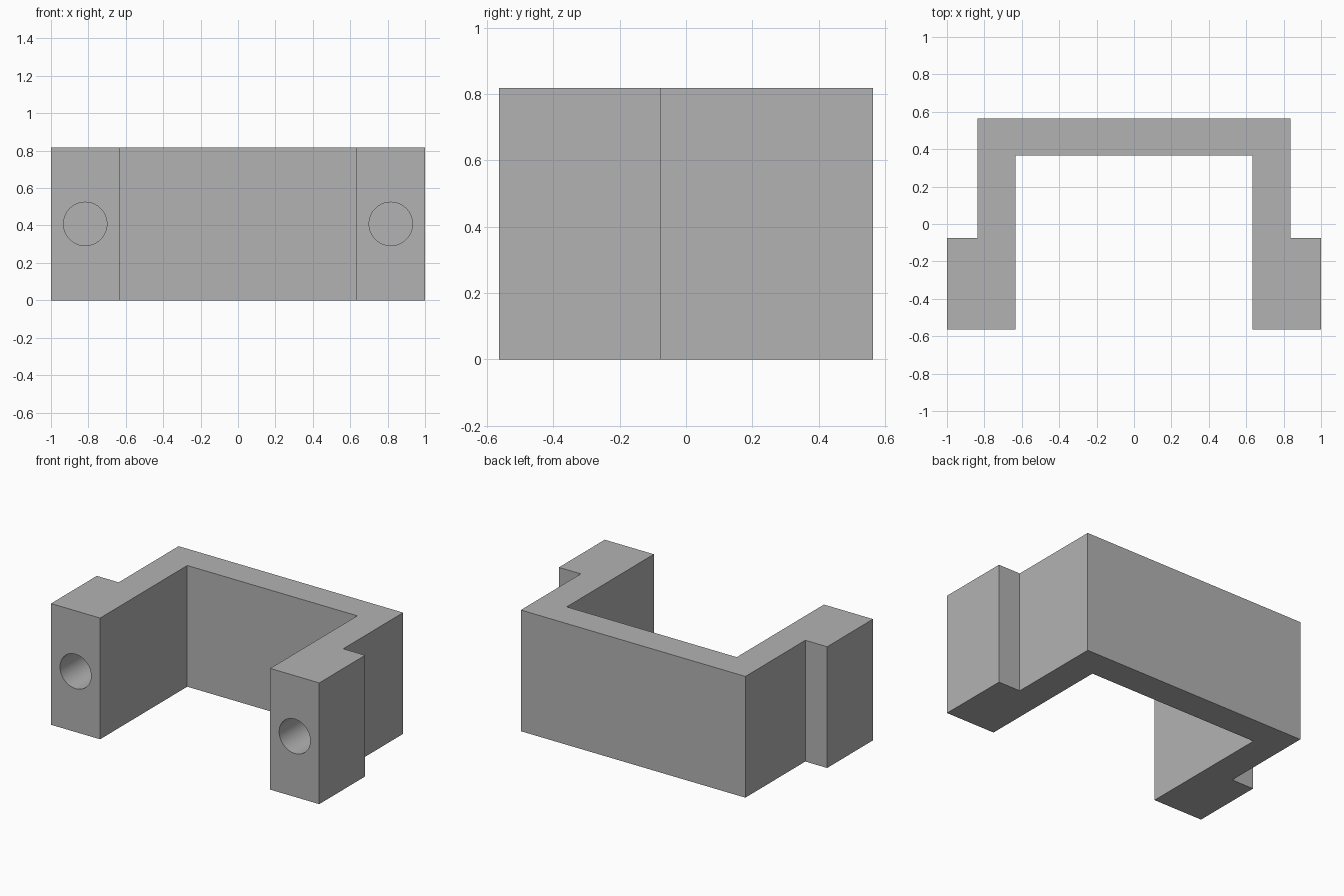
import bpy, bmesh, math
from mathutils import Vector

if "Cube" in bpy.data.objects:
    bpy.data.objects.remove(bpy.data.objects["Cube"], do_unlink=True)

HEIGHT = 0.817
FRONT = -0.563
HOLE_X, HOLE_R, HOLE_DEPTH = 0.817, 0.116, 0.4

grey = bpy.data.materials.new("plain grey")
grey.use_nodes = True
colour = (0.45, 0.45, 0.45, 1)
grey.diffuse_color = colour
grey.node_tree.nodes["Principled BSDF"].inputs["Base Color"].default_value = colour

# Bracket body: half outline mirrored across x, extruded upward
half = [(0.634, 0.365), (0.634, FRONT), (1, FRONT),
        (1, -0.075), (0.837, -0.075), (0.837, 0.563)]
outline = half + [(-x, y) for x, y in reversed(half)]
bm = bmesh.new()
base = bm.faces.new([bm.verts.new((x, y, 0)) for x, y in outline])
top = bmesh.ops.extrude_face_region(bm, geom=[base])["geom"]
bmesh.ops.translate(bm, vec=(0, 0, HEIGHT),
                    verts=[v for v in top if isinstance(v, bmesh.types.BMVert)])
bmesh.ops.recalc_face_normals(bm, faces=bm.faces)
mesh = bpy.data.meshes.new("bracket_body")
bm.to_mesh(mesh)
bm.free()
body = bpy.data.objects.new("bracket_body", mesh)
bpy.context.collection.objects.link(body)
mesh.materials.append(grey)
bpy.context.view_layer.objects.active = body

# Blind screw holes in the front of both feet
for side in (-1, 1):
    margin = 0.1
    bpy.ops.mesh.primitive_cylinder_add(
        vertices=64, radius=HOLE_R, depth=HOLE_DEPTH + margin,
        location=(side * HOLE_X, FRONT + (HOLE_DEPTH - margin) / 2, HEIGHT / 2),
        rotation=(math.pi / 2, 0, 0))
    cutter = bpy.context.object
    cutter.name = "hole_cutter"
    cutter.hide_render = True
    cutter.data.materials.append(grey)
    cut = body.modifiers.new("screw_hole", "BOOLEAN")
    cut.operation = "DIFFERENCE"
    cut.solver = "EXACT"
    cut.object = cutter
    bpy.context.view_layer.objects.active = body
    bpy.ops.object.modifier_apply(modifier=cut.name)
    bpy.data.objects.remove(cutter, do_unlink=True)

# Smooth hole walls, sharp block edges
bpy.ops.object.select_all(action="DESELECT")
body.select_set(True)
bpy.context.view_layer.objects.active = body
bpy.ops.object.shade_smooth_by_angle(angle=math.radians(30))
